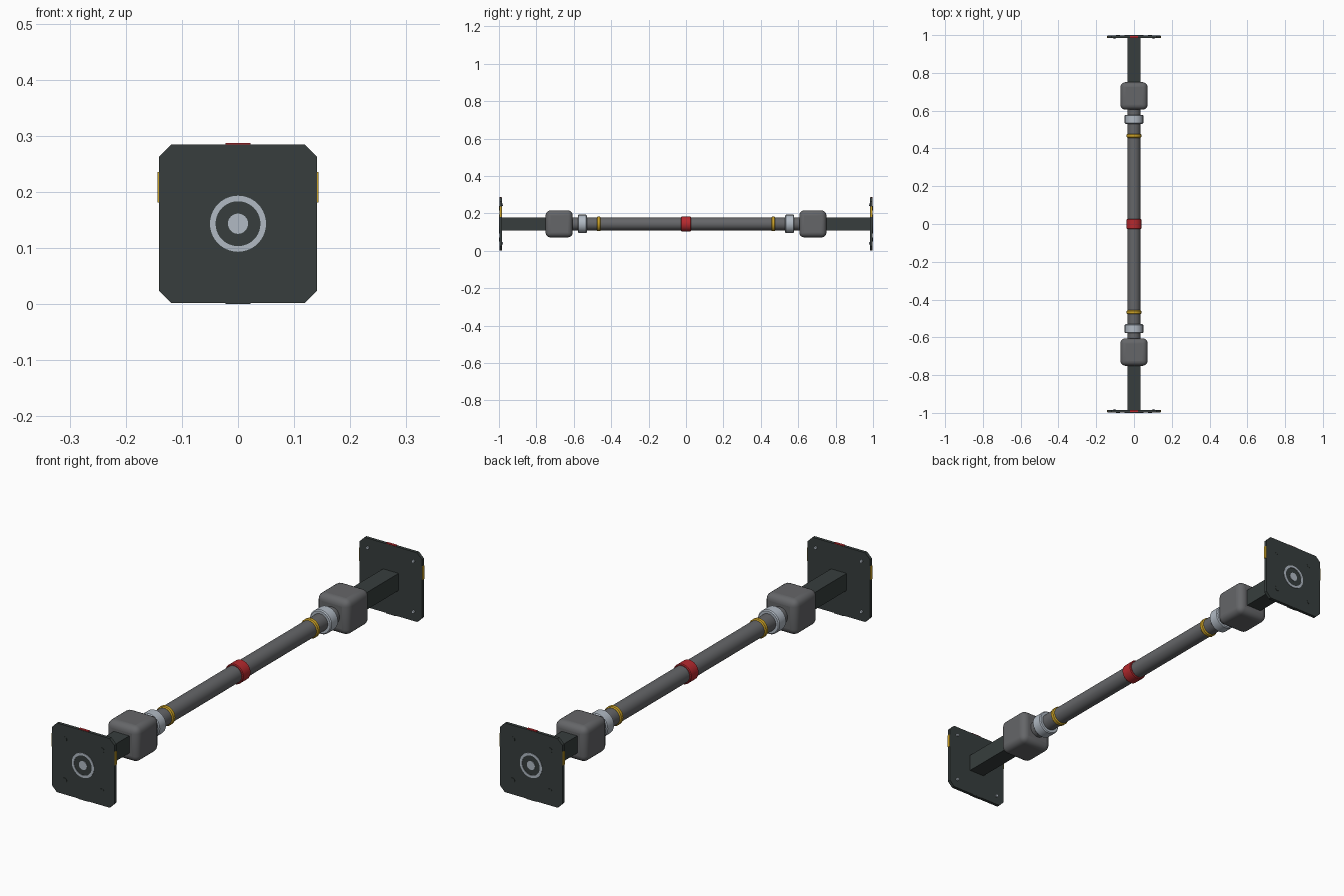
import bpy, bmesh, math
from mathutils import Matrix, Vector

if "Cube" in bpy.data.objects:
    bpy.data.objects.remove(bpy.data.objects["Cube"])

CZ = 0.1435       # height of the bar axis
HALF = 0.141      # half width of an end plate


def material(name, r, g, b):
    m = bpy.data.materials.new(name)
    m.diffuse_color = (r, g, b, 1)
    m.use_nodes = True
    m.node_tree.nodes["Principled BSDF"].inputs["Base Color"].default_value = m.diffuse_color
    return m


DARK = material("dark green grey", 0.038, 0.048, 0.047)
GREY = material("mid grey", 0.13, 0.133, 0.14)
STEEL = material("pale steel", 0.44, 0.49, 0.55)
YELLOW = material("yellow", 0.60, 0.36, 0.02)
RED = material("red", 0.46, 0.022, 0.027)


def finish(name, bm, mat, smooth=False):
    bmesh.ops.recalc_face_normals(bm, faces=bm.faces)
    me = bpy.data.meshes.new(name)
    bm.to_mesh(me)
    bm.free()
    me.materials.append(mat)
    ob = bpy.data.objects.new(name, me)
    bpy.context.collection.objects.link(ob)
    if smooth:
        bpy.ops.object.select_all(action='DESELECT')
        ob.select_set(True)
        bpy.context.view_layer.objects.active = ob
        bpy.ops.object.shade_smooth_by_angle(angle=math.radians(35))
    return ob


def lathe(name, profile, mat, x=0, z=CZ, n=40, closed=False):
    """Spin (radius, y) points around an axis parallel to y."""
    bm = bmesh.new()
    vs = [bm.verts.new((r, y, 0)) for r, y in profile]
    pairs = list(zip(vs, vs[1:])) + ([(vs[-1], vs[0])] if closed else [])
    edges = [bm.edges.new(p) for p in pairs]
    bmesh.ops.spin(bm, geom=vs + edges, cent=(0, 0, 0), axis=(0, 1, 0),
                   angle=2 * math.pi, steps=n, use_merge=True)
    bmesh.ops.remove_doubles(bm, verts=bm.verts, dist=1e-5)
    bmesh.ops.translate(bm, verts=bm.verts, vec=(x, 0, z))
    return finish(name, bm, mat, True)


def rod(name, r, y0, y1, mat, x=0, z=CZ, bevel=0.0, n=40):
    a, b = min(y0, y1), max(y0, y1)
    if bevel:
        pts = [(0, a), (r - bevel, a), (r, a + bevel), (r, b - bevel), (r - bevel, b), (0, b)]
    else:
        pts = [(0, a), (r, a), (r, b), (0, b)]
    return lathe(name, pts, mat, x, z, n)


def box(name, centre, size, mat, bevel=0.0, segments=1):
    bm = bmesh.new()
    bmesh.ops.create_cube(bm, size=1, matrix=Matrix.Translation(centre) @ Matrix.Diagonal((*size, 1)))
    ob = finish(name, bm, mat, bevel > 0)
    if bevel:
        mod = ob.modifiers.new("rounded edges", 'BEVEL')
        mod.width = bevel
        mod.segments = segments
    return ob


def plate(name, y0, y1):
    """Square plate with clipped corners."""
    h, c = HALF, HALF - 0.022
    outline = [(c, h), (h, c), (h, -c), (c, -h), (-c, -h), (-h, -c), (-h, c), (-c, h)]
    bm = bmesh.new()
    f = bm.faces.new([bm.verts.new((x, y0, CZ + z)) for x, z in outline])
    ext = bmesh.ops.extrude_face_region(bm, geom=[f])["geom"]
    bmesh.ops.translate(bm, vec=(0, y1 - y0, 0),
                        verts=[v for v in ext if isinstance(v, bmesh.types.BMVert)])
    if f.is_valid and len(f.link_loops if hasattr(f, "link_loops") else f.loops) and \
            not any(abs(g.calc_center_median().y - y0) < 1e-6 for g in bm.faces):
        bm.faces.new([v for v in bm.verts if abs(v.co.y - y0) < 1e-6])
    return finish(name, bm, DARK)


# Central tube and red middle band
rod("main_tube", 0.0345, -0.62, 0.62, GREY)
rod("middle_band", 0.0405, -0.026, 0.026, RED, bevel=0.003)

for s, end in ((-1, "front"), (1, "back")):
    # Fittings along the tube
    rod(end + "_yellow_ring", 0.039, s * 0.456, s * 0.477, YELLOW, bevel=0.004)
    rod(end + "_steel_collar", 0.049, s * 0.53, s * 0.578, STEEL, bevel=0.004)
    # Rounded joint block and square beam
    box(end + "_joint_block", (0, s * 0.678, CZ), (0.144, 0.145, 0.144), GREY, 0.026, 5)
    box(end + "_square_beam", (0, s * 0.86, CZ), (0.07, 0.26, 0.07), DARK)
    # End plate
    plate(end + "_end_plate", s * 0.998, s * 0.985)
    # Steel ring and disc on the outer face
    lathe(end + "_steel_ring", [(0.040, s * 0.997), (0.050, s * 0.997),
                                (0.050, s * 1.0), (0.040, s * 1.0)], STEEL, closed=True)
    rod(end + "_steel_disc", 0.018, s * 0.997, s * 1.0, STEEL)
    for i in (-1, 1):
        for k in (-1, 1):
            # Dark plugs outside, small steel bolts inside
            rod(end + "_plug", 0.011, s * 0.997, s * 0.9995, DARK, i * 0.084, CZ + k * 0.084, n=20)
            rod(end + "_bolt", 0.006, s * 0.986, s * 0.979, STEEL, i * 0.103, CZ + k * 0.103, n=16)
        # Yellow tags on the side edges
        box(end + "_side_tag", (i * 0.1415, s * 0.991, CZ + 0.065), (0.004, 0.011, 0.055), YELLOW)
    # Red tag on the top edge, dark foot pad below
    box(end + "_top_tag", (0, s * 0.991, CZ + 0.1415), (0.044, 0.011, 0.004), RED)
    box(end + "_foot_pad", (0, s * 0.991, 0.002), (0.044, 0.011, 0.004), DARK)
